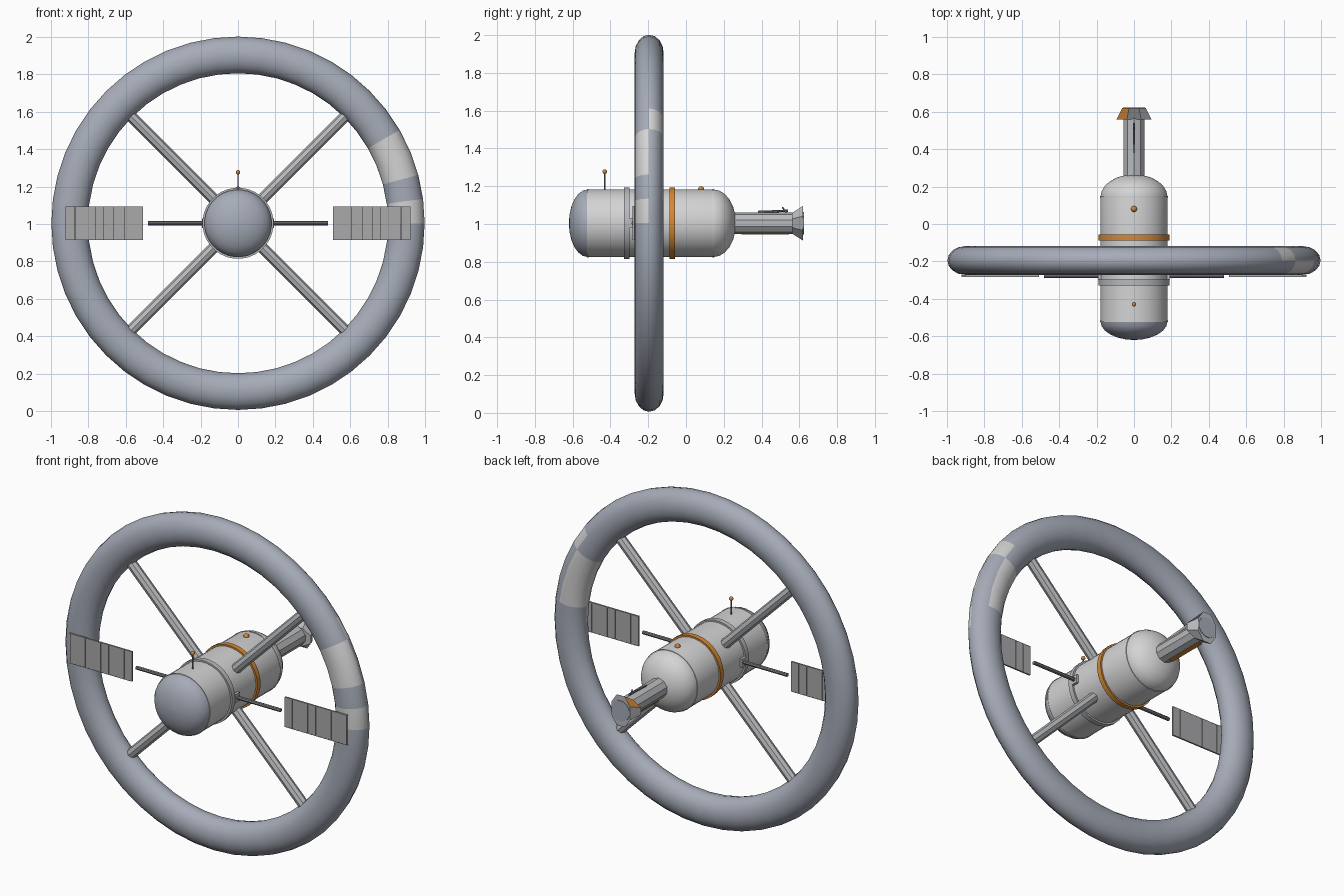
import bpy, bmesh, math
from mathutils import Vector, Matrix

old = bpy.data.objects.get("Cube")
if old:
    bpy.data.objects.remove(old)

CZ = 1.004          # height of the hub axis
RING_Y = -0.195     # plane of the wheel


def material(name, r, g, b):
    m = bpy.data.materials.new(name)
    m.use_nodes = True
    m.diffuse_color = (r, g, b, 1)
    m.node_tree.nodes["Principled BSDF"].inputs["Base Color"].default_value = (r, g, b, 1)
    return m


BLUE = material("blue_grey", .38, .41, .48)
LIGHT = material("light_grey", .66, .66, .66)
MID = material("mid_grey", .48, .49, .51)
PANEL = material("panel_grey", .40, .40, .41)
DARK = material("dark_grey", .20, .21, .23)
ORANGE = material("orange", .65, .25, .04)


def finish(name, bm, mats, rule=None, smooth=True):
    """Turn a bmesh into an object, colouring faces by an optional rule."""
    bmesh.ops.recalc_face_normals(bm, faces=bm.faces)
    if rule:
        for f in bm.faces:
            f.material_index = rule(f.calc_center_median())
    me = bpy.data.meshes.new(name)
    bm.to_mesh(me)
    bm.free()
    for m in mats:
        me.materials.append(m)
    ob = bpy.data.objects.new(name, me)
    bpy.context.collection.objects.link(ob)
    if smooth:
        bpy.ops.object.select_all(action='DESELECT')
        ob.select_set(True)
        bpy.context.view_layer.objects.active = ob
        bpy.ops.object.shade_smooth_by_angle(angle=math.radians(35))
    return ob


def loft(name, sections, mats, sides=32, rule=None, smooth=True, closed=False):
    """Skin elliptical sections (y, half width, half height) along the hub axis."""
    bm = bmesh.new()
    rings = []
    for y, rx, rz in sections:
        angles = [2 * math.pi * (i + .5) / sides for i in range(sides)]
        rings.append([bm.verts.new((rx * math.cos(a), y, CZ + rz * math.sin(a))) for a in angles])
    pairs = list(zip(rings, rings[1:]))
    if closed:
        pairs.append((rings[-1], rings[0]))
    for a, b in pairs:
        for i in range(sides):
            j = (i + 1) % sides
            bm.faces.new((a[i], a[j], b[j], b[i]))
    if not closed:
        bm.faces.new(rings[0])
        bm.faces.new(rings[-1])
    return finish(name, bm, mats, rule, smooth)


def lathe(name, profile, mats, **kw):
    return loft(name, [(y, r, r) for y, r in profile], mats, **kw)


def rod(name, a, b, radius, mat, sides=8):
    a, b = Vector(a), Vector(b)
    bm = bmesh.new()
    turn = (b - a).to_track_quat('Z', 'Y').to_matrix().to_4x4()
    bmesh.ops.create_cone(bm, cap_ends=True, segments=sides, radius1=radius, radius2=radius,
                          depth=(b - a).length, matrix=Matrix.Translation((a + b) / 2) @ turn)
    return finish(name, bm, [mat])


def box(name, centre, size, mat):
    bm = bmesh.new()
    bmesh.ops.create_cube(bm, size=1, matrix=Matrix.Translation(centre) @ Matrix.Diagonal((*size, 1)))
    return finish(name, bm, [mat], smooth=False)


def ball(name, centre, radius, mat):
    bm = bmesh.new()
    bmesh.ops.create_uvsphere(bm, u_segments=12, v_segments=8, radius=radius,
                              matrix=Matrix.Translation(centre))
    return finish(name, bm, [mat])


# Wheel rim with pale repaired plating on the left side
def plating(c):
    angle = math.degrees(math.atan2(c.z - CZ, c.x))
    radius = math.hypot(c.x, c.z - CZ)
    if c.y < RING_Y:
        return int(0 < angle < 9 or 17 < angle < 28)
    outer_patch = radius > .95 and 29 < angle < 38
    back_patch = radius < .95 and 8 < angle < 32
    return int(outer_patch or back_patch)


def build_rim(major=.9, minor=.098, depth=.077, segs=48, sides=16):
    bm = bmesh.new()
    rings = []
    for i in range(segs):
        a = 2 * math.pi * i / segs
        ring = []
        for j in range(sides):
            t = 2 * math.pi * j / sides
            r = major + minor * math.cos(t)
            ring.append(bm.verts.new((r * math.cos(a), RING_Y + depth * math.sin(t), CZ + r * math.sin(a))))
        rings.append(ring)
    for i in range(segs):
        a, b = rings[i], rings[(i + 1) % segs]
        for j in range(sides):
            k = (j + 1) % sides
            bm.faces.new((a[j], a[k], b[k], b[j]))
    finish("wheel_rim", bm, [BLUE, LIGHT], plating)


build_rim()

# Hub body with rounded ends
R = .18
steps = [math.radians(a) for a in range(0, 91, 15)]
front = [(-.52 - .1 * math.cos(a), max(.004, R * math.sin(a))) for a in steps]
back = [(.145 + .12 * math.cos(a), max(.004, R * math.sin(a))) for a in reversed(steps)]
lathe("front_dome", front, [BLUE])
lathe("hub_body", [(-.52, R), (-.3, R), (-.07, R)] + back, [LIGHT])


# Bands around the hub
def band(name, y, width, radius, mat):
    h = width / 2
    lathe(name, [(y - h, R - .01), (y - h, radius), (y + h, radius), (y + h, R - .01)], [mat], closed=True)


band("front_collar", -.313, .03, .19, MID)
band("orange_band", -.072, .03, .19, ORANGE)
for y in (-.52, .145):
    band("dome_seam", y, .008, R + .002, LIGHT)

# Spokes between hub and rim
for k in range(4):
    a = math.radians(45 + 90 * k)
    d = Vector((math.cos(a), 0, math.sin(a)))
    base = Vector((0, RING_Y, CZ))
    rod("spoke", base + d * .16, base + d * .83, .03, MID)

# Solar arms and segmented panels, on both sides
PANEL_Y = -.278
for side in (-1, 1):
    rod("panel_arm", (side * .17, PANEL_Y, CZ), (side * .48, PANEL_Y, CZ), .011, DARK)
    box("arm_bracket", (side * .178, PANEL_Y, CZ), (.03, .04, .05), MID)
    cells = 8
    width = .415 / cells
    for i in range(cells):
        x = side * (.507 + width * (i + .5))
        box("solar_cell", (x, PANEL_Y, CZ), (width - .002, .009, .178), PANEL)
    for edge in (-1, 1):
        box("panel_rail", (side * .715, PANEL_Y, CZ + edge * .088), (.415, .01, .004), PANEL)

# Masts
rod("front_mast", (0, -.43, CZ + .17), (0, -.43, 1.275), .004, DARK)
ball("front_mast_tip", (0, -.43, 1.277), .012, ORANGE)
ball("rear_beacon", (0, .08, CZ + R), .016, ORANGE)

# Docking boom at the back with a small conduit
lathe("docking_boom", [(.24, .058), (.57, .058)], [MID], sides=10)
box("boom_stripe", (-.012, .42, CZ - .056), (.03, .25, .008), ORANGE)
rod("boom_conduit", (0, .38, CZ + .06), (0, .54, CZ + .066), .006, DARK, 6)
rod("boom_aerial", (0, .53, CZ + .055), (0, .51, CZ + .085), .004, DARK, 6)


# Flared docking collar with orange facets
def collar_rule(c):
    if c.y > .61 or c.y < .565:
        return 0
    high = c.z > CZ
    return int(high and (c.x < 0 or c.x > .055))


loft("docking_collar", [(.56, .1, .058), (.62, .068, .1)], [MID, ORANGE], sides=8,
     rule=collar_rule, smooth=False)
lathe("docking_face", [(.615, .062), (.624, .062)], [BLUE], sides=12)
